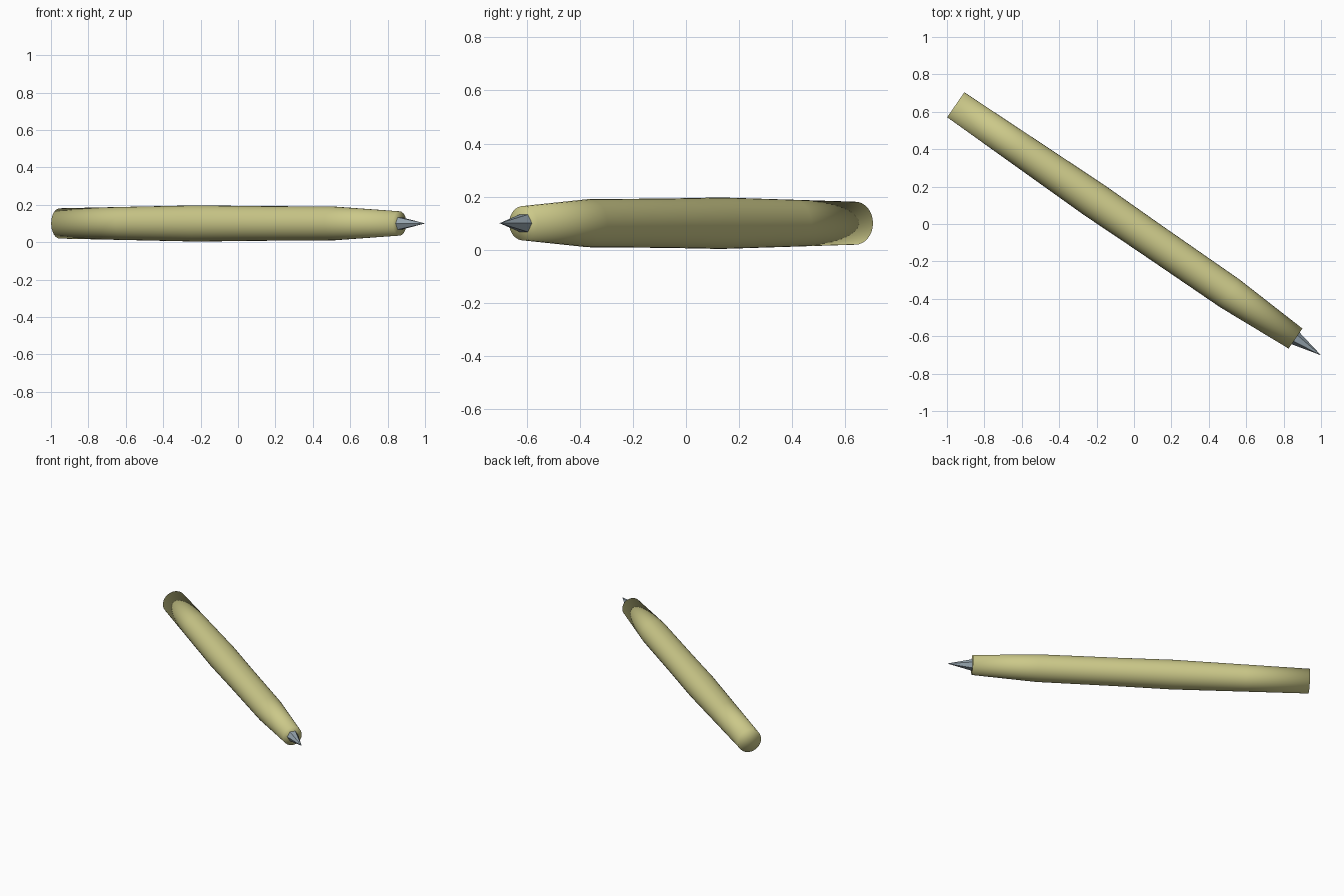
import bpy, bmesh, math
from mathutils import Vector

if "Cube" in bpy.data.objects:
    bpy.data.objects.remove(bpy.data.objects["Cube"])

# Shared axis, running from the back end of the barrel towards the point
BACK = Vector((-0.953, 0.6375, 0.1))
FRONT = Vector((0.8635, -0.6125, 0.1))
LENGTH = (FRONT - BACK).length


def material(name, colour):
    m = bpy.data.materials.new(name)
    m.diffuse_color = (*colour, 1)
    m.use_nodes = True
    m.node_tree.nodes["Principled BSDF"].inputs["Base Color"].default_value = m.diffuse_color
    return m


def lathe(name, start, end, profile, sides, mat, smooth):
    """Revolve (distance, radius) pairs about the line start-end; radius 0 is a pole."""
    axis = (end - start).normalized()
    side = axis.cross(Vector((0, 0, 1))).normalized()
    up = side.cross(axis)
    bm = bmesh.new()
    rings = []
    for dist, r in profile:
        c = start + axis * dist
        if r == 0:
            rings.append([bm.verts.new(c)] * sides)
            continue
        ring = []
        for i in range(sides):
            a = 2 * math.pi * i / sides
            ring.append(bm.verts.new(c + side * r * math.cos(a) + up * r * math.sin(a)))
        rings.append(ring)
    for lo, hi in zip(rings, rings[1:]):
        for i in range(sides):
            j = (i + 1) % sides
            corners = list(dict.fromkeys((lo[i], lo[j], hi[j], hi[i])))
            bm.faces.new(corners).smooth = smooth
    bmesh.ops.recalc_face_normals(bm, faces=bm.faces)
    mesh = bpy.data.meshes.new(name)
    bm.to_mesh(mesh)
    bm.free()
    mesh.materials.append(mat)
    obj = bpy.data.objects.new(name, mesh)
    bpy.context.collection.objects.link(obj)
    return obj


olive = material("pale olive", (0.60, 0.58, 0.25))
steel = material("blue grey", (0.30, 0.37, 0.42))

# Long barrel, fullest in the middle and tapering to the front, softly shaded caps
barrel_profile = [(0, 0), (0, 0.081), (0.42, 0.0885), (0.896, 0.097), (1.25, 0.093),
                  (1.778, 0.0905), (LENGTH, 0.065), (LENGTH, 0)]
lathe("barrel", BACK, FRONT, barrel_profile, 32, olive, True)

# Faceted metal point
nib_base = Vector((0.868, -0.614, 0.1))
nib_tip = Vector((1.0, -0.702, 0.1))
nib_length = (nib_tip - nib_base).length
lathe("nib", nib_base, nib_tip, [(-0.005, 0), (-0.005, 0.038), (nib_length, 0)],
      6, steel, False)
